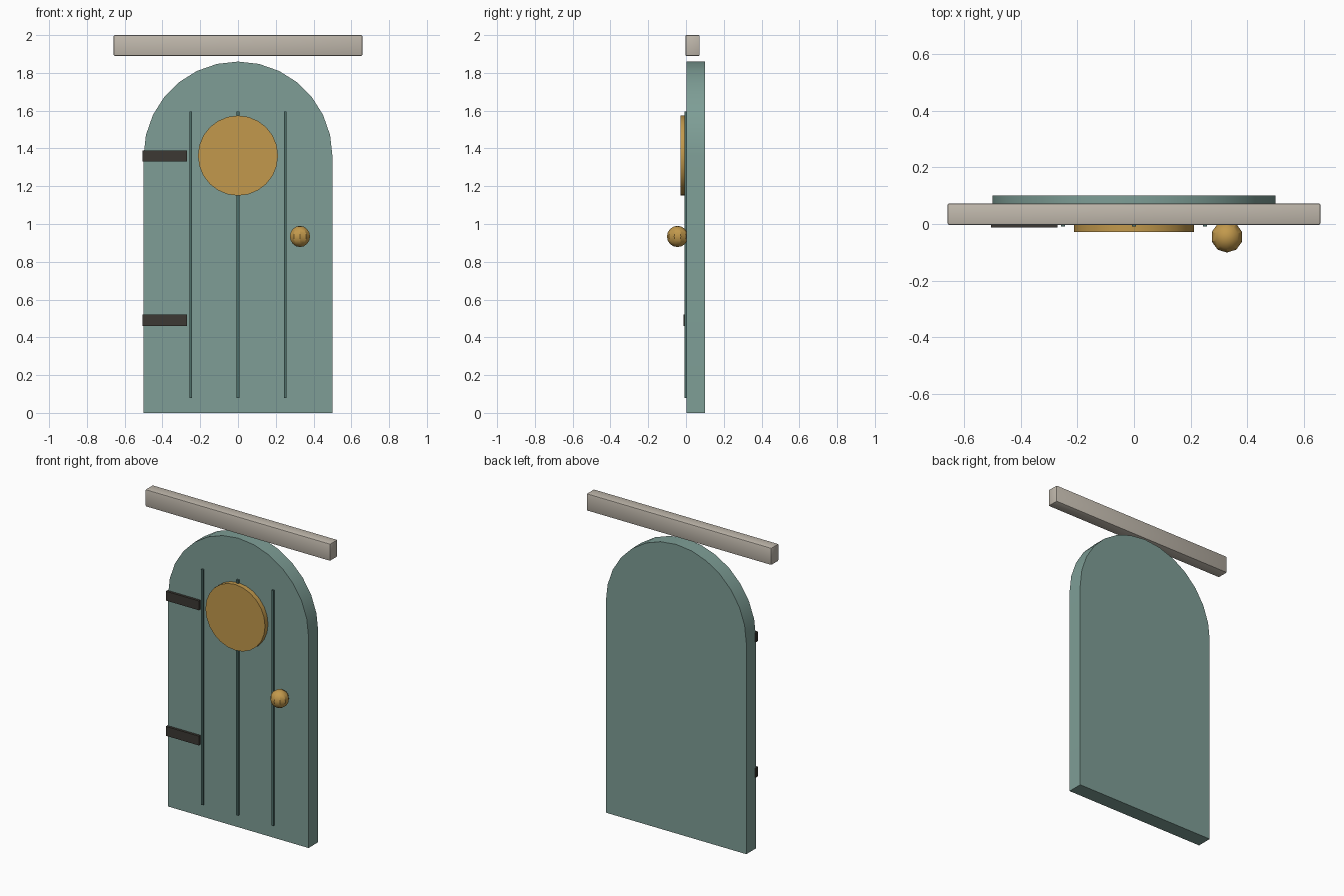
import bpy, bmesh, math
from mathutils import Matrix

if "Cube" in bpy.data.objects:
    bpy.data.objects.remove(bpy.data.objects["Cube"], do_unlink=True)


def material(name, rgb):
    lin = [((c / 255 + 0.055) / 1.055) ** 2.4 for c in rgb] + [1.0]
    m = bpy.data.materials.new(name)
    m.use_nodes = True
    m.diffuse_color = lin
    bsdf = m.node_tree.nodes["Principled BSDF"]
    bsdf.inputs["Base Color"].default_value = lin
    bsdf.inputs["Roughness"].default_value = 0.7
    return m


TEAL = material("sage teal paint", (126, 158, 150))
DARK_TEAL = material("dark teal groove", (78, 110, 105))
BRASS = material("brass", (194, 153, 76))
IRON = material("dark iron", (60, 57, 51))
STONE = material("pale stone", (192, 184, 172))


def finish(name, bm, mat):
    """Turn a bmesh into a named, shaded object."""
    bmesh.ops.recalc_face_normals(bm, faces=bm.faces)
    mesh = bpy.data.meshes.new(name)
    bm.to_mesh(mesh)
    bm.free()
    mesh.materials.append(mat)
    ob = bpy.data.objects.new(name, mesh)
    bpy.context.collection.objects.link(ob)
    bpy.ops.object.select_all(action='DESELECT')
    ob.select_set(True)
    bpy.context.view_layer.objects.active = ob
    bpy.ops.object.shade_smooth_by_angle(angle=math.radians(30))
    return ob


def box(name, mat, x, y, z, bevel=0.0):
    """Box spanning the given (min, max) ranges."""
    bm = bmesh.new()
    size = [r[1] - r[0] for r in (x, y, z)]
    mid = [(r[0] + r[1]) / 2 for r in (x, y, z)]
    bmesh.ops.create_cube(bm, size=1, matrix=Matrix.Translation(mid) @ Matrix.Diagonal((*size, 1)))
    if bevel:
        bmesh.ops.bevel(bm, geom=bm.edges[:], offset=bevel, segments=2,
                        profile=0.5, affect='EDGES')
    return finish(name, bm, mat)


def slab(name, mat, outline, y0, y1):
    """Extrude an x-z outline from y0 to y1."""
    bm = bmesh.new()
    face = bm.faces.new([bm.verts.new((x, y0, z)) for x, z in outline])
    out = bmesh.ops.extrude_face_region(bm, geom=[face])
    verts = [v for v in out["geom"] if isinstance(v, bmesh.types.BMVert)]
    bmesh.ops.translate(bm, verts=verts, vec=(0, y1 - y0, 0))
    return finish(name, bm, mat)


def arc(radius, cz, sweep, count):
    return [(radius * math.cos(sweep * i / count), cz + radius * math.sin(sweep * i / count))
            for i in range(count + 1)]


# Round-topped door leaf
FRONT, BACK = 0.003, 0.101
slab("door_leaf", TEAL, [(-0.5, 0), (0.5, 0)] + arc(0.5, 1.36, math.pi, 14), FRONT, BACK)

# Plank strips
for label, x in (("right", -0.25), ("middle", 0.0), ("left", 0.25)):
    box("plank_strip_" + label, DARK_TEAL, (x - 0.007, x + 0.007), (-0.008, 0.008), (0.08, 1.595))

# Hinge straps
for label, z in (("lower", 0.49), ("upper", 1.36)):
    box("hinge_" + label, IRON, (-0.505, -0.27), (-0.013, 0.01), (z - 0.03, z + 0.03))

# Round brass plate
slab("round_plate", BRASS, arc(0.212, 1.362, math.tau, 24)[:-1], -0.028, 0.006)

# Knob
bm = bmesh.new()
bmesh.ops.create_uvsphere(bm, u_segments=10, v_segments=8, radius=0.056,
                          matrix=Matrix.Translation((0.328, -0.045, 0.934)))
finish("door_knob", bm, BRASS)

# Lintel above the door
box("lintel", STONE, (-0.658, 0.658), (-0.003, 0.0725), (1.89, 2.0), bevel=0.006)
